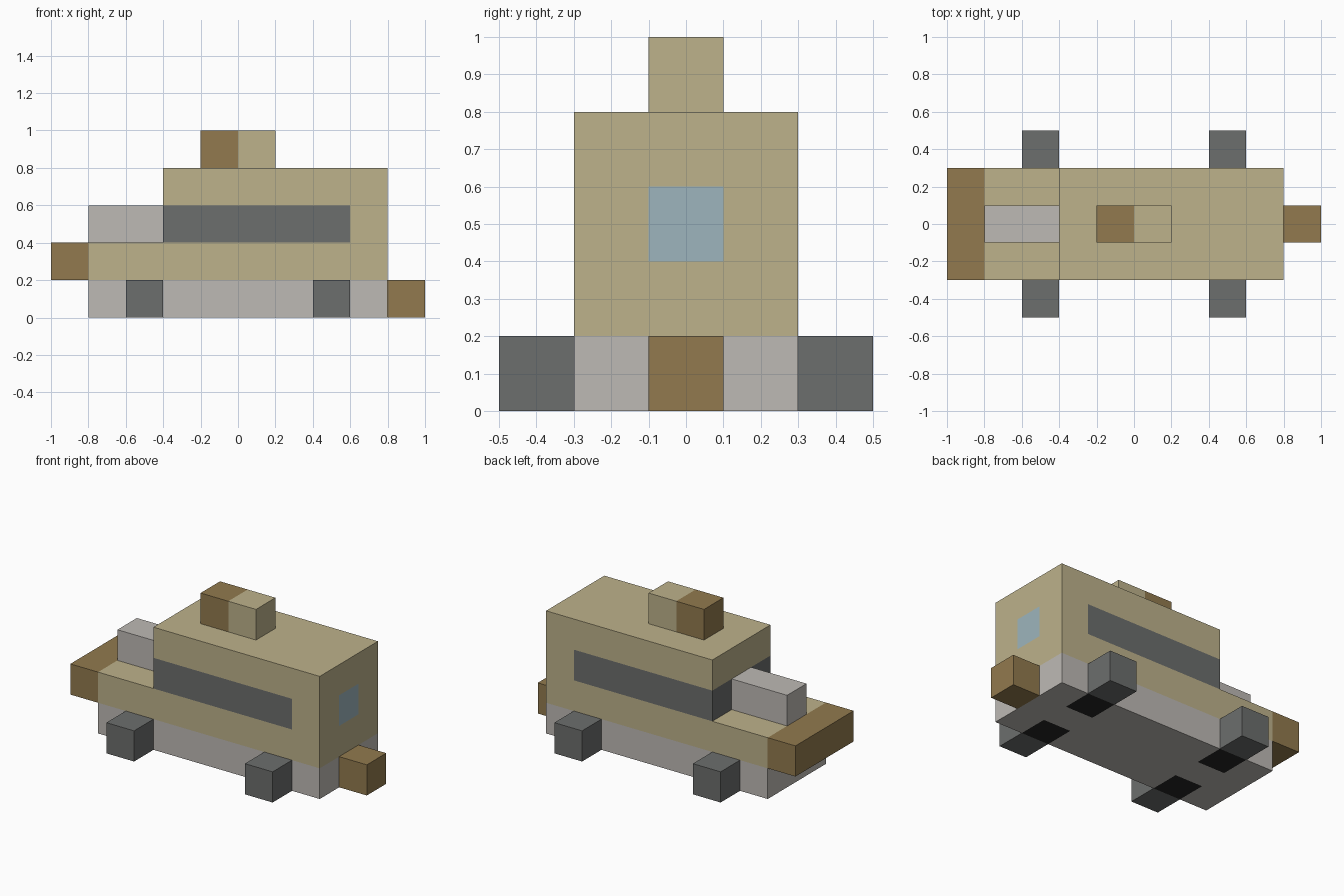
import bpy, bmesh
from mathutils import Vector

cube = bpy.data.objects.get("Cube")
if cube:
    bpy.data.objects.remove(cube, do_unlink=True)


def material(name, rgb):
    """Flat material from 0-255 sRGB values."""
    col = [((c / 255 + 0.055) / 1.055) ** 2.4 for c in rgb] + [1]
    m = bpy.data.materials.new(name)
    m.use_nodes = True
    m.diffuse_color = col
    bsdf = m.node_tree.nodes["Principled BSDF"]
    bsdf.inputs["Base Color"].default_value = col
    bsdf.inputs["Roughness"].default_value = 0.9
    return m


tan = material("tan", (189, 178, 139))
brown = material("brown", (146, 122, 78))
light_grey = material("light grey", (190, 186, 181))
dark_grey = material("dark grey", (108, 110, 109))
blue = material("pale blue", (157, 181, 189))
black = material("black", (37, 37, 37))


def prism(name, profile, half_width, mats, cuts=(), rule=None, y=0):
    """Extrude an x-z profile along y, score it at the cuts, colour faces by rule."""
    bm = bmesh.new()
    face = bm.faces.new([bm.verts.new((x, y - half_width, z)) for x, z in profile])
    ext = bmesh.ops.extrude_face_region(bm, geom=[face])["geom"]
    moved = [g for g in ext if isinstance(g, bmesh.types.BMVert)]
    bmesh.ops.translate(bm, verts=moved, vec=(0, 2 * half_width, 0))
    bmesh.ops.recalc_face_normals(bm, faces=bm.faces)
    for axis, pos in cuts:
        n = Vector((axis == "x", axis == "y", axis == "z"))
        bmesh.ops.bisect_plane(bm, geom=bm.verts[:] + bm.edges[:] + bm.faces[:],
                               plane_co=n * pos, plane_no=n)
    if rule:
        for f in bm.faces:
            f.material_index = rule(f.calc_center_median(), f.normal)
    mesh = bpy.data.meshes.new(name)
    bm.to_mesh(mesh)
    bm.free()
    for m in mats:
        mesh.materials.append(m)
    obj = bpy.data.objects.new(name, mesh)
    bpy.context.collection.objects.link(obj)
    return obj


def rect(x0, x1, z0, z1):
    return [(x0, z0), (x1, z0), (x1, z1), (x0, z1)]


# Body with side windows, windscreen and rear window
def body_rule(c, n):
    if not 0.4 < c.z < 0.6:
        return 0
    if abs(n.y) > 0.5:
        return 1 if c.x < 0.6 else 0
    if n.x < -0.5:
        return 1
    return 2 if n.x > 0.5 and abs(c.y) < 0.1 else 0


prism("body", [(-0.8, 0.2), (0.8, 0.2), (0.8, 0.8), (-0.4, 0.8), (-0.4, 0.4), (-0.8, 0.4)],
      0.3, [tan, dark_grey, blue],
      [("z", 0.4), ("z", 0.6), ("x", -0.4), ("x", 0.6), ("y", -0.1), ("y", 0.1)], body_rule)


# Chassis with black wheel wells underneath
def chassis_rule(c, n):
    return int(n.z < -0.5 and 0.4 < abs(c.x) < 0.6 and abs(c.y) > 0.1)


prism("chassis", rect(-0.8, 0.8, 0, 0.2), 0.3, [light_grey, black],
      [(a, s * p) for a, p in (("x", 0.4), ("x", 0.6), ("y", 0.1)) for s in (-1, 1)],
      chassis_rule)

# Wheels
for end, x in (("nose", -0.5), ("tail", 0.5)):
    for side, y in (("front", -0.4), ("back", 0.4)):
        prism(f"wheel_{end}_{side}", rect(x - 0.1, x + 0.1, 0, 0.2), 0.1, [dark_grey], y=y)

# Engine cover, bumper, tow block and two-tone roof box
prism("engine_cover", rect(-0.8, -0.4, 0.4, 0.6), 0.1, [light_grey])
prism("bumper", rect(-1, -0.8, 0.2, 0.4), 0.3, [brown])
prism("tow_block", rect(0.8, 1, 0, 0.2), 0.1, [brown])
prism("roof_box", rect(-0.2, 0.2, 0.8, 1), 0.1, [brown, tan], [("x", 0)],
      lambda c, n: int(c.x > 0))
